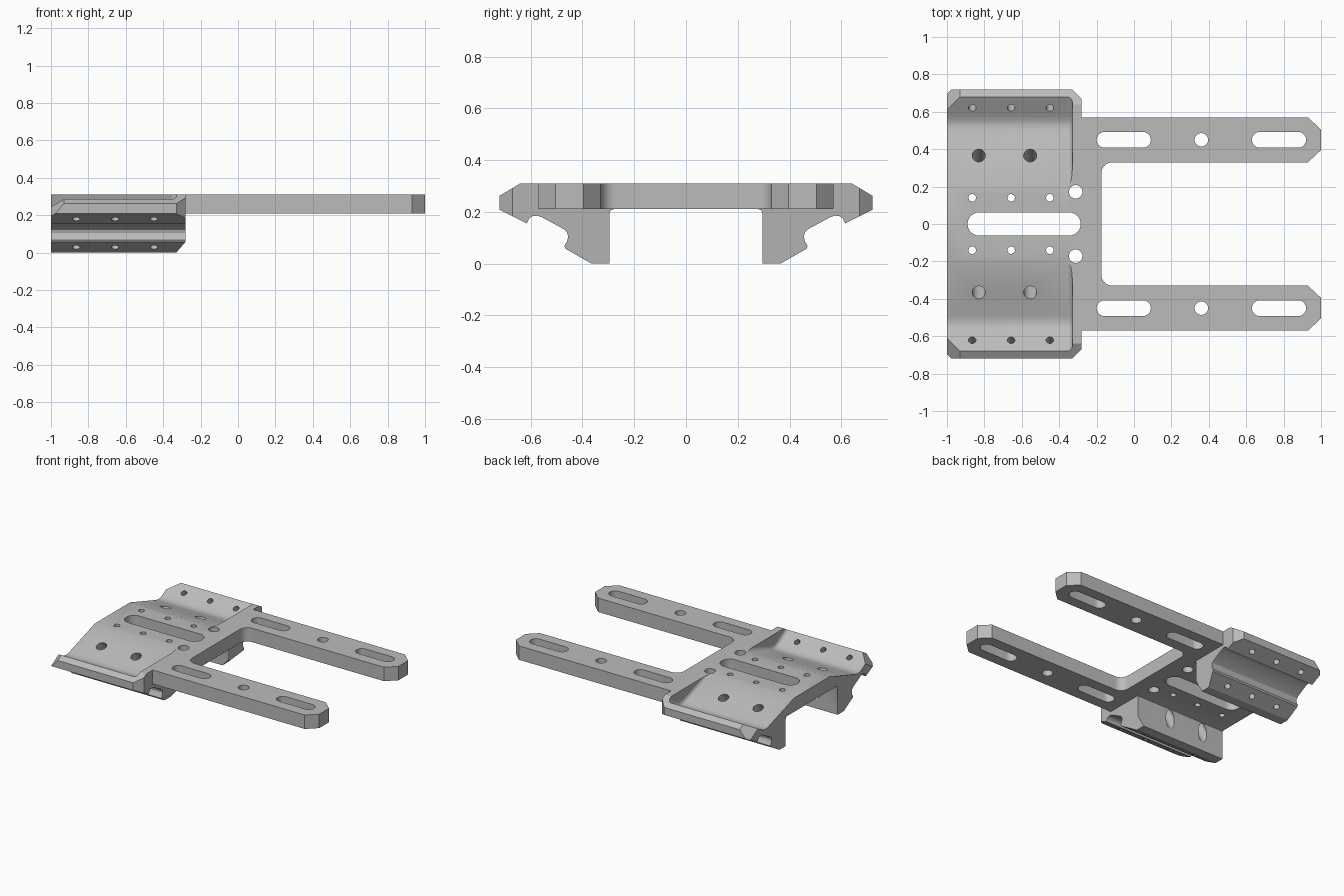
import bpy, bmesh, math
from mathutils import Vector, Matrix

if "Cube" in bpy.data.objects:
    bpy.data.objects.remove(bpy.data.objects["Cube"], do_unlink=True)

grey = bpy.data.materials.new("machined grey")
grey.use_nodes = True
COLOR = (0.5, 0.5, 0.5, 1)
grey.diffuse_color = COLOR
grey.node_tree.nodes["Principled BSDF"].inputs["Base Color"].default_value = COLOR

TOP, PLATE, POCKET_END = 0.31, 0.21, -0.33


def new_object(name, bm, cutter=False):
    bmesh.ops.recalc_face_normals(bm, faces=bm.faces)
    mesh = bpy.data.meshes.new(name)
    bm.to_mesh(mesh)
    bm.free()
    mesh.materials.append(grey)
    obj = bpy.data.objects.new(name, mesh)
    bpy.context.collection.objects.link(obj)
    obj.hide_render = cutter
    return obj


def loft(rings):
    """Closed solid through rings of equal point count."""
    bm = bmesh.new()
    rows = [[bm.verts.new(p) for p in ring] for ring in rings]
    n = len(rows[0])
    for a, b in zip(rows, rows[1:]):
        for i in range(n):
            j = (i + 1) % n
            bm.faces.new((a[i], a[j], b[j], b[i]))
    bm.faces.new(rows[0])
    bm.faces.new(rows[-1])
    return bm


def slice_off(bm, point, normal):
    """Remove everything on the normal side of a plane and cap the cut."""
    geom = bm.verts[:] + bm.edges[:] + bm.faces[:]
    bmesh.ops.bisect_plane(bm, geom=geom, plane_co=point, plane_no=normal,
                           clear_outer=True, dist=1e-6)
    open_edges = [e for e in bm.edges if e.is_boundary]
    bmesh.ops.holes_fill(bm, edges=open_edges, sides=0)


def arc(cx, cy, r, start, end, steps):
    angles = [math.radians(start + (end - start) * i / steps) for i in range(steps + 1)]
    return [(cx + r * math.cos(a), cy + r * math.sin(a)) for a in angles]


def boolean(target, tool, operation):
    mod = target.modifiers.new(operation.lower(), "BOOLEAN")
    mod.object, mod.operation, mod.solver = tool, operation, "EXACT"
    bpy.context.view_layer.objects.active = target
    bpy.ops.object.modifier_apply(modifier=mod.name)
    bpy.data.objects.remove(tool, do_unlink=True)


# Clamp body: mirrored cross-section with dovetail jaws
half = [(0.64, TOP), (0.72, 0.262), (0.72, 0.208), (0.615, 0.155), (0.605, 0.175),
        (0.592, 0.184), (0.575, 0.185), (0.558, 0.18), (0.472, 0.133), (0.46, 0.122),
        (0.455, 0.105), (0.46, 0.085), (0.47, 0.068), (0.465, 0.057), (0.365, 0),
        (0.295, 0), (0.295, 0.195), (0.291, 0.206), (0.28, PLATE)]
section = half + [(-y, z) for y, z in reversed(half)]
bm = loft([[(x, y, z) for y, z in section] for x in (-1, -0.28)])
slice_off(bm, (-0.28, 0, 0.058), (0.058, 0, -0.05))
for s in (1, -1):
    slice_off(bm, (-0.28, s * 0.67, 0), (1, s, 0))
    slice_off(bm, (-0.93, s * 0.68, 0.286), (-1.16, s * 0.577, 1))
bracket = new_object("mounting_bracket", bm)

# Flat fork plate with two arms
side = [(-0.35, 0.57), (0.93, 0.57), (1, 0.505), (1, 0.395), (0.93, 0.33)]
side += arc(-0.115, 0.27, 0.06, 90, 180, 8)
outline = side + [(x, -y) for x, y in reversed(side)]
fork = new_object("fork_plate", loft([[(x, y, z) for x, y in outline] for z in (PLATE, TOP)]))
boolean(bracket, fork, "UNION")

# V-shaped pockets with a filleted end wall
for s in (1, -1):
    vee = [(0.2, TOP), (0.49, 0.216), (0.51, 0.211), (0.53, 0.21), (0.55, 0.213),
           (0.575, 0.225), (0.67, 0.28), (0.74, 0.32), (0.74, 0.5), (0.2, 0.5)]
    rings = [[(-1.1, s * y, z) for y, z in vee]]
    r = 0.03
    for i in range(7):
        a = math.pi / 2 * i / 6
        lift = r * (1 - math.cos(a))
        rings.append([(POCKET_END - r + r * math.sin(a), s * y, z + lift) for y, z in vee])
    boolean(bracket, new_object("pocket_cutter", loft(rings), True), "DIFFERENCE")


def drill(x, y, z, r, length, tilt=0, slot=0):
    """Round or slotted hole, centred, tilted about the x axis."""
    shape = arc(slot / 2, 0, r, -90, 90, 12) + arc(-slot / 2, 0, r, 90, 270, 12)
    if not slot:
        shape = arc(0, 0, r, 0, 345, 23)
    place = Matrix.Translation((x, y, z)) @ Matrix.Rotation(tilt, 4, "X")
    rings = [[place @ Vector((u, v, w)) for u, v in shape] for w in (-length / 2, length / 2)]
    boolean(bracket, new_object("hole_cutter", loft(rings), True), "DIFFERENCE")


# Vertical holes and slots
drill(-0.5875, 0, 0.26, 0.062, 0.3, slot=0.481)
slope = math.radians(30)
for s in (1, -1):
    drill(-0.055, s * 0.45, 0.26, 0.042, 0.3, slot=0.206)
    drill(0.775, s * 0.45, 0.26, 0.042, 0.3, slot=0.206)
    drill(0.36, s * 0.45, 0.26, 0.036, 0.3)
    drill(-0.312, s * 0.172, 0.26, 0.036, 0.3)
    # Tilted holes through the slope into the inner jaw wall
    for x in (-0.83, -0.555):
        drill(x, s * 0.325, 0.185, 0.035, 0.4, -s * slope)
    # Screw holes: deck, outer lip and jaw
    for x in (-0.865, -0.657, -0.45):
        drill(x, s * 0.14, 0.26, 0.02, 0.3)
        drill(x, s * 0.645, 0.21, 0.02, 0.16, s * slope)
        drill(x, s * 0.415, 0.028, 0.02, 0.12, s * slope)

bpy.ops.object.select_all(action="DESELECT")
bracket.select_set(True)
bpy.context.view_layer.objects.active = bracket
bpy.ops.object.shade_smooth_by_angle(angle=math.radians(25))
